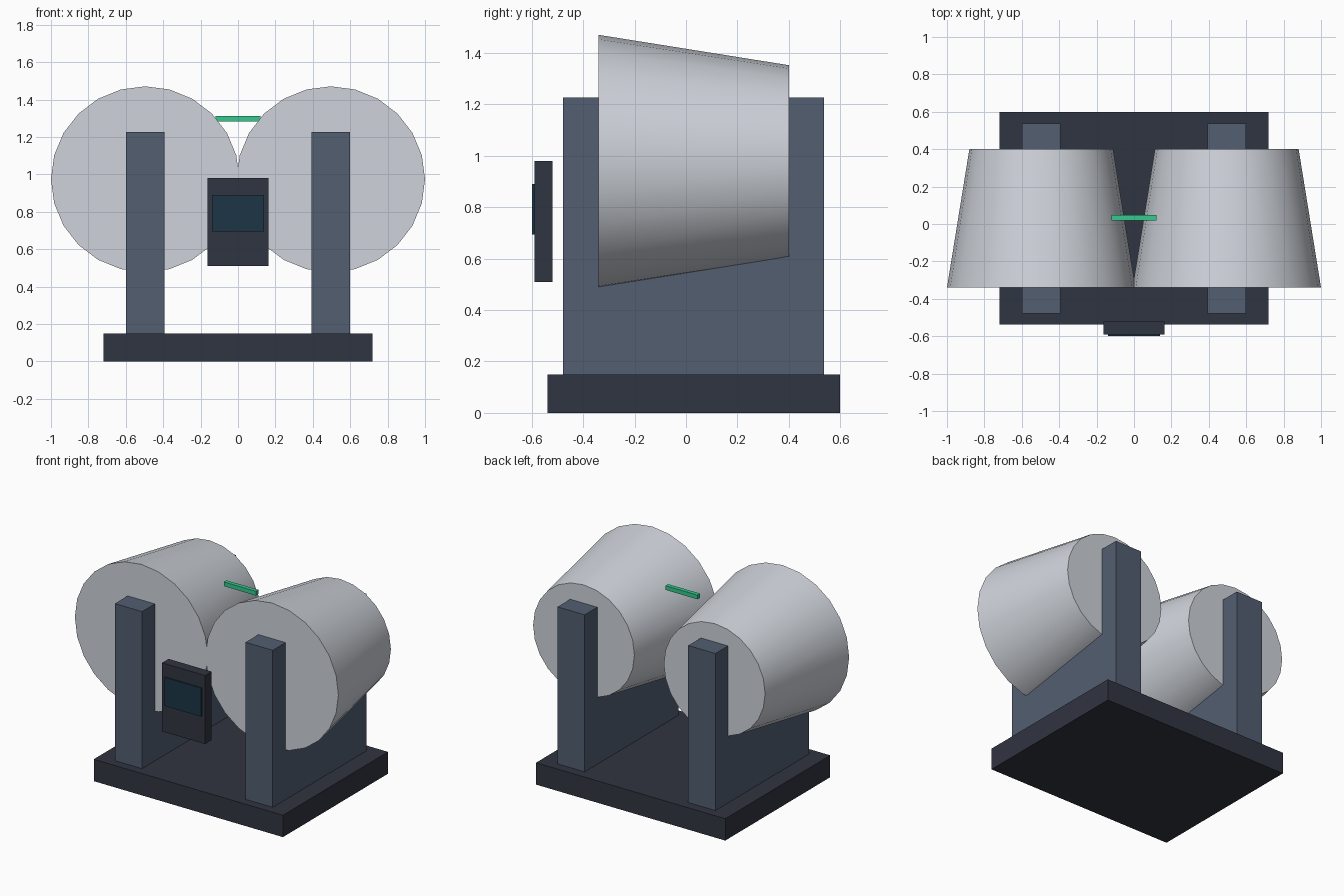
import bpy, math

if "Cube" in bpy.data.objects:
    bpy.data.objects.remove(bpy.data.objects["Cube"])


def material(name, color):
    m = bpy.data.materials.new(name)
    m.diffuse_color = (*color, 1)
    m.use_nodes = True
    m.node_tree.nodes["Principled BSDF"].inputs["Base Color"].default_value = m.diffuse_color
    return m


DARK = material("dark_casing", (0.030, 0.035, 0.052))
SLATE = material("slate_frame", (0.085, 0.112, 0.165))
SILVER = material("silver_drum", (0.62, 0.65, 0.70))
GREEN = material("green_bar", (0.035, 0.58, 0.27))
SCREEN = material("screen_glass", (0.012, 0.036, 0.060))


def box(name, x, y, z, mat):
    """Box from (min, max) ranges on each axis."""
    center = [(a + b) / 2 for a, b in (x, y, z)]
    bpy.ops.mesh.primitive_cube_add(size=1, location=center)
    ob = bpy.context.object
    ob.name = name
    ob.scale = [b - a for a, b in (x, y, z)]
    bpy.ops.object.transform_apply(location=False, rotation=False, scale=True)
    ob.data.materials.append(mat)
    return ob


def drum(name, x):
    """Tapered drum lying along y, wide end to the front."""
    bpy.ops.mesh.primitive_cone_add(vertices=24, radius1=0.497, radius2=0.379, depth=0.74,
                                    location=(x, 0.03, 0.974), rotation=(-math.pi / 2, 0, 0))
    ob = bpy.context.object
    ob.name = name
    ob.scale = (1.014, 1, 1)
    bpy.ops.object.transform_apply(location=False, rotation=True, scale=True)
    ob.data.materials.append(SILVER)
    bpy.ops.object.shade_smooth_by_angle(angle=math.radians(35))


# Base plate
box("base", (-0.718, 0.718), (-0.538, 0.60), (0, 0.15), DARK)

# Upright supports and the drums they carry
for side, s in (("left", -1), ("right", 1)):
    cx = s * 0.496
    box(side + "_support", (cx - 0.103, cx + 0.103), (-0.479, 0.537), (0.15, 1.227), SLATE)
    drum(side + "_drum", cx)

# Control panel with screen
box("control_panel", (-0.163, 0.163), (-0.59, -0.52), (0.51, 0.98), DARK)
box("panel_screen", (-0.139, 0.139), (-0.60, -0.585), (0.695, 0.89), SCREEN)

# Green bar above the gap between the drums
box("indicator_bar", (-0.121, 0.121), (0.02, 0.048), (1.284, 1.313), GREEN)
